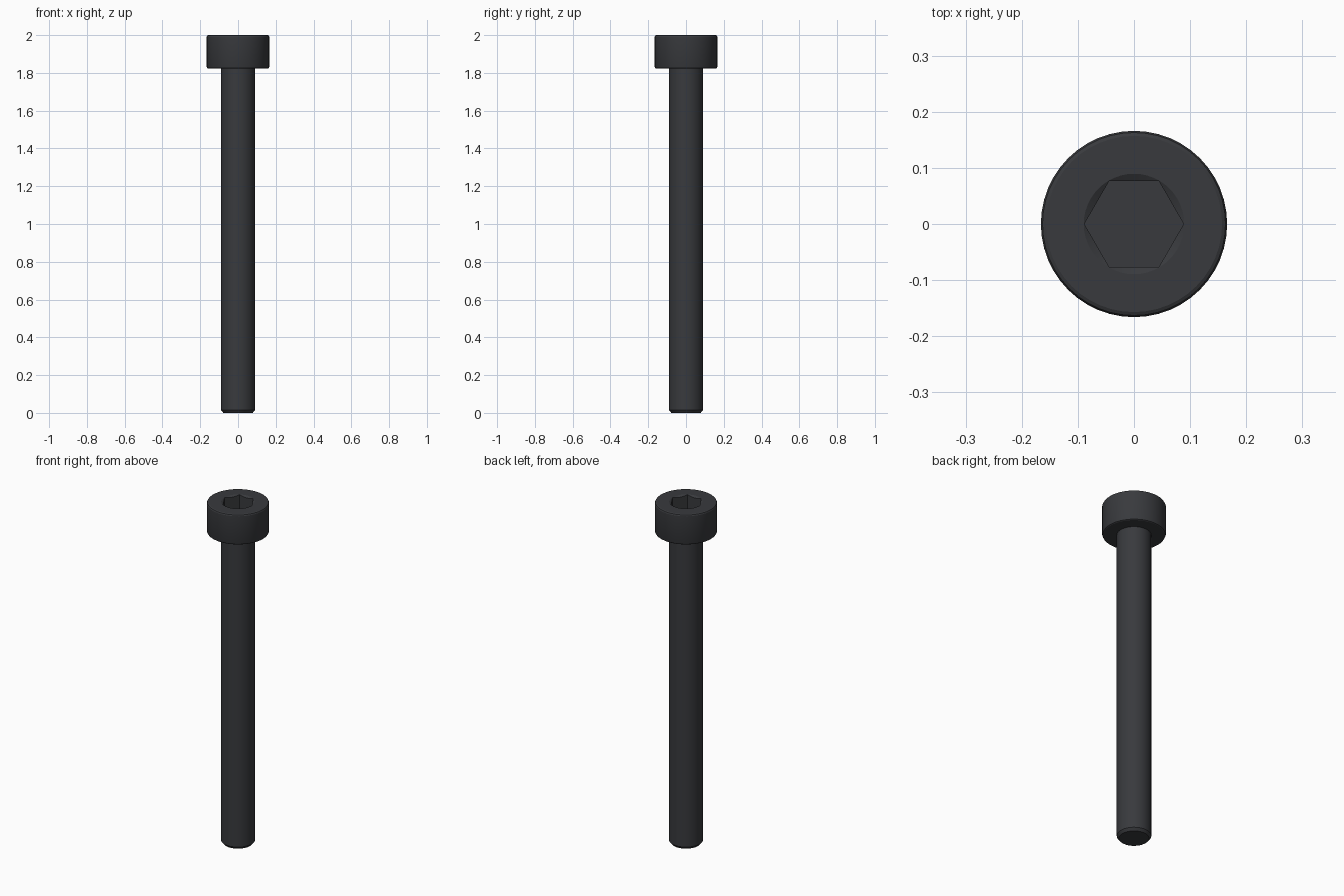
import bpy, bmesh, math

if "Cube" in bpy.data.objects:
    bpy.data.objects.remove(bpy.data.objects["Cube"])


def lathe(name, profile, sides):
    """Closed solid of revolution from (radius, z) rings, bottom to top."""
    bm = bmesh.new()
    rings = []
    for r, z in profile:
        rings.append([bm.verts.new((r * math.cos(math.tau * i / sides),
                                    r * math.sin(math.tau * i / sides), z))
                      for i in range(sides)])
    for lo, hi in zip(rings, rings[1:]):
        for i in range(sides):
            j = (i + 1) % sides
            bm.faces.new((lo[i], lo[j], hi[j], hi[i]))
    bm.faces.new(rings[0][::-1])
    bm.faces.new(rings[-1])
    mesh = bpy.data.meshes.new(name)
    bm.to_mesh(mesh)
    bm.free()
    obj = bpy.data.objects.new(name, mesh)
    bpy.context.collection.objects.link(obj)
    return obj


# Shank with chamfered tip, and cylindrical head with softened rims
screw = lathe("cap_screw", [
    (0.078, 0.0), (0.09, 0.015), (0.09, 1.822),
    (0.158, 1.822), (0.163, 1.825), (0.166, 1.832),
    (0.166, 1.991), (0.163, 1.997), (0.157, 2.0)], 48)

# Hexagonal socket, then its conical lead-in
hex_cutter = lathe("hex_socket_cutter", [(0.0885, 1.915), (0.0885, 2.1)], 6)
cone_cutter = lathe("lead_in_cutter", [(0.0025, 1.95), (0.0895, 2.0), (0.107, 2.01)], 48)
for cutter in (hex_cutter, cone_cutter):
    mod = screw.modifiers.new(cutter.name, 'BOOLEAN')
    mod.operation = 'DIFFERENCE'
    mod.solver = 'EXACT'
    mod.object = cutter

# Bake the cuts and remove the cutters
bpy.context.view_layer.objects.active = screw
screw.select_set(True)
for mod in list(screw.modifiers):
    bpy.ops.object.modifier_apply(modifier=mod.name)
for cutter in (hex_cutter, cone_cutter):
    bpy.data.objects.remove(cutter)

# Dark steel
steel = bpy.data.materials.new("dark_steel")
steel.diffuse_color = (0.04, 0.042, 0.047, 1)
steel.use_nodes = True
steel.node_tree.nodes["Principled BSDF"].inputs["Base Color"].default_value = steel.diffuse_color
screw.data.materials.clear()
screw.data.materials.append(steel)
bpy.ops.object.shade_smooth_by_angle(angle=math.radians(25))
